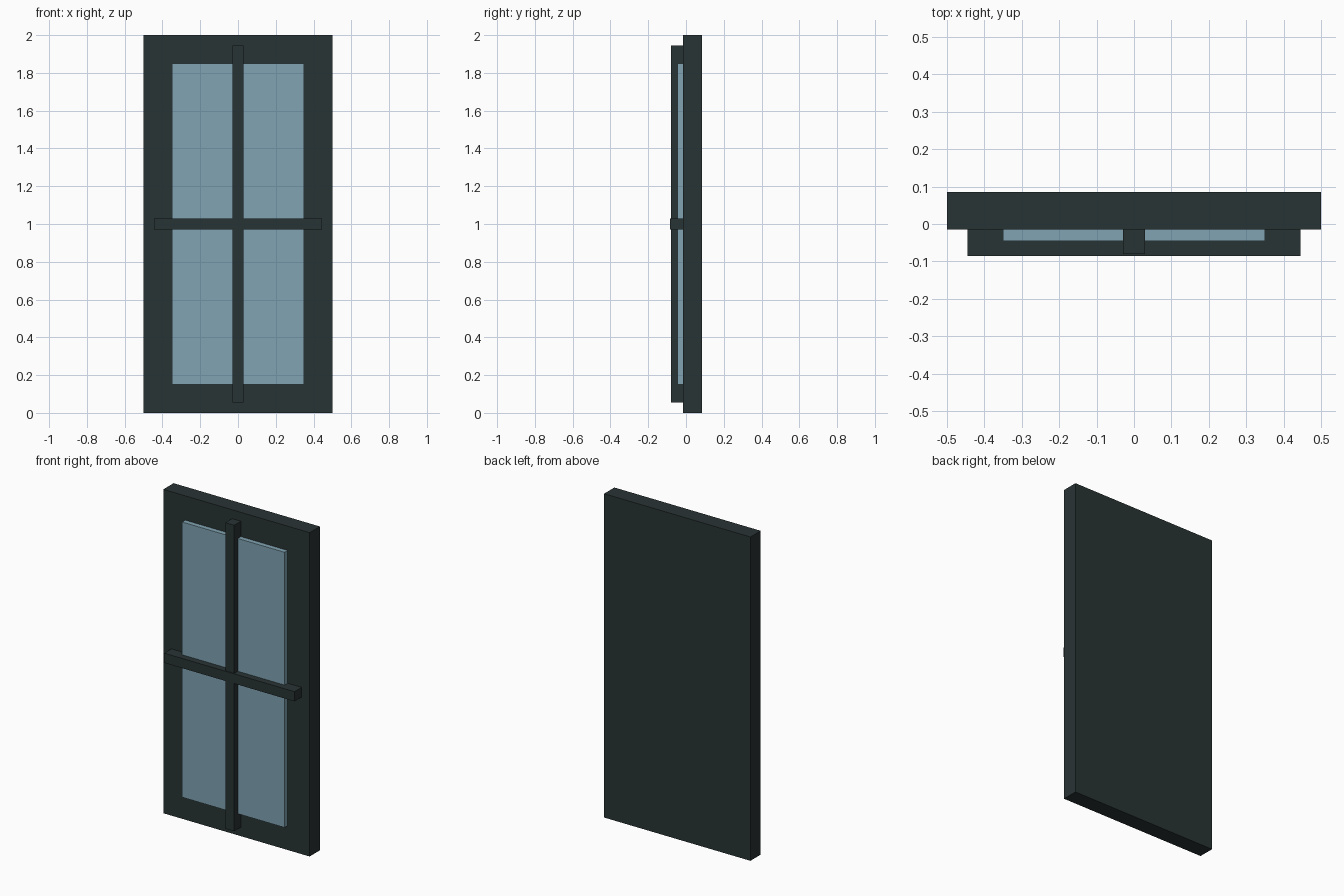
import bpy

if "Cube" in bpy.data.objects:
    bpy.data.objects.remove(bpy.data.objects["Cube"])


def material(name, color):
    mat = bpy.data.materials.new(name)
    mat.diffuse_color = color
    mat.use_nodes = True
    mat.node_tree.nodes["Principled BSDF"].inputs["Base Color"].default_value = mat.diffuse_color
    return mat


def box(name, lo, hi, mat):
    """Axis-aligned box between two corners."""
    bpy.ops.mesh.primitive_cube_add(size=1, location=[(a + b) / 2 for a, b in zip(lo, hi)])
    obj = bpy.context.object
    obj.name = name
    obj.scale = [b - a for a, b in zip(lo, hi)]
    bpy.ops.object.transform_apply(location=False, rotation=False, scale=True)
    obj.data.materials.append(mat)
    return obj


dark = material("dark_paint", (0.022, 0.033, 0.034, 1))
glass = material("blue_glass", (0.216, 0.366, 0.445, 1))

# Solid backing slab that reads as the outer frame
box("window_frame", (-0.5, -0.015, 0), (0.5, 0.085, 2), dark)

# Raised glass panel
box("glass_pane", (-0.35, -0.045, 0.15), (0.35, 0.015, 1.85), glass)

# Crossing bars, the horizontal one slightly proud
box("vertical_bar", (-0.03, -0.08, 0.055), (0.03, 0.0, 1.945), dark)
box("horizontal_bar", (-0.445, -0.085, 0.97), (0.445, -0.005, 1.03), dark)
